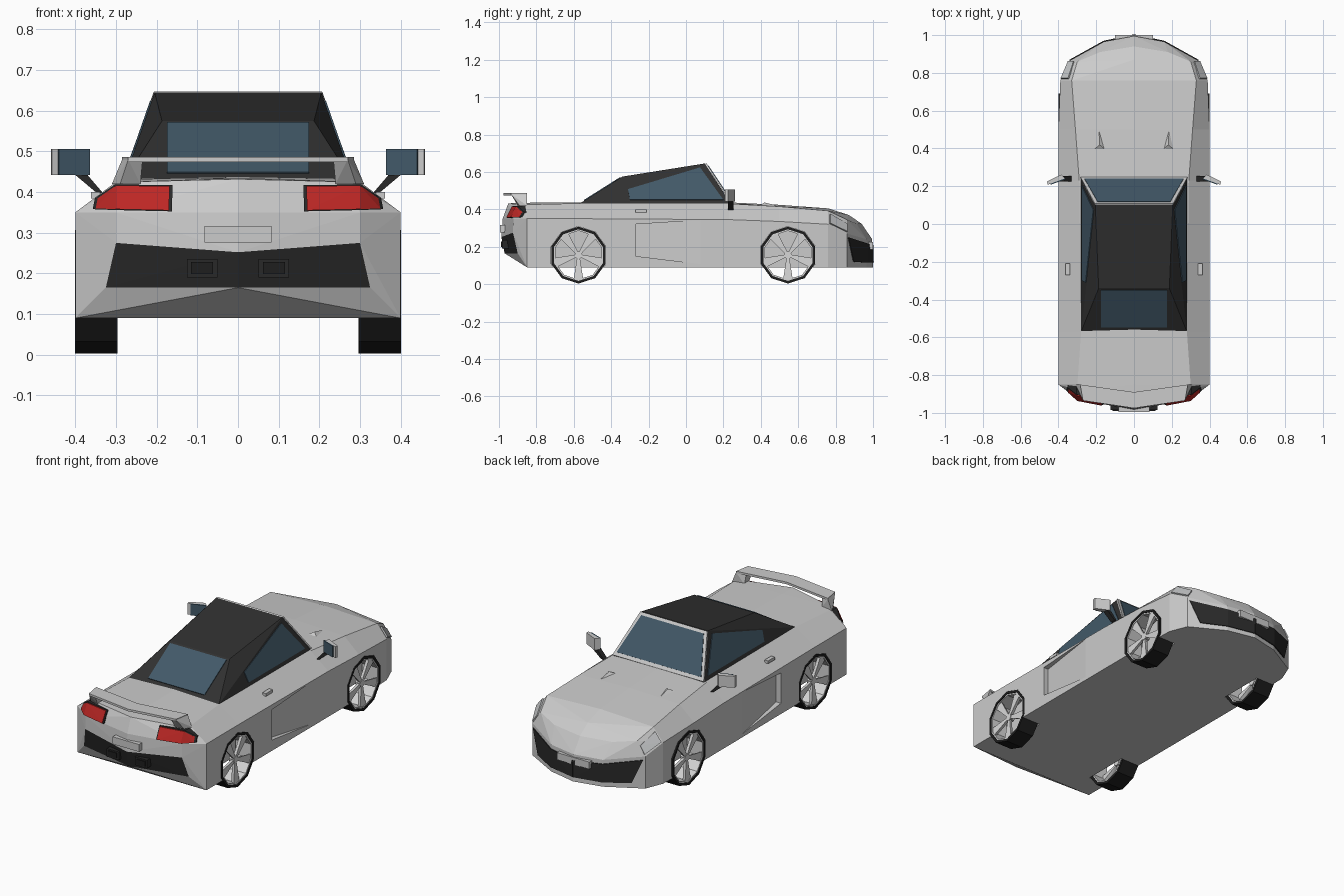
import bpy, bmesh, math
from mathutils import Vector, geometry

cube = bpy.data.objects.get("Cube")
if cube:
    bpy.data.objects.remove(cube, do_unlink=True)


def material(name, *rgb):
    m = bpy.data.materials.new(name)
    m.use_nodes = True
    m.diffuse_color = (*rgb, 1)
    m.node_tree.nodes["Principled BSDF"].inputs["Base Color"].default_value = (*rgb, 1)
    return m


paint = material("silver paint", .6, .6, .6)
fabric = material("soft top black", .03, .03, .03)
trim = material("trim black", .022, .022, .022)
rubber = material("tyre black", .013, .013, .013)
glass = material("tinted glass", .055, .1, .14)
red = material("tail light red", .5, .02, .018)
alloy = material("wheel alloy", .68, .68, .68)
lens = material("headlight lens", .55, .56, .57)


def finish(name, bm, *mats):
    bmesh.ops.recalc_face_normals(bm, faces=bm.faces)
    mesh = bpy.data.meshes.new(name)
    bm.to_mesh(mesh)
    bm.free()
    for m in mats:
        mesh.materials.append(m)
    ob = bpy.data.objects.new(name, mesh)
    bpy.context.collection.objects.link(ob)
    return ob


def hull(name, pts, *mats, side=1, mirror=False, rule=None):
    """Convex solid round the points; rule picks the faces in the second colour."""
    bm = bmesh.new()
    signs = (1, -1) if mirror else (side,)
    for s in signs:
        for x, y, z in pts:
            bm.verts.new((x * s, y, z))
    bmesh.ops.remove_doubles(bm, verts=bm.verts, dist=.0001)
    bmesh.ops.convex_hull(bm, input=bm.verts)
    loose = [v for v in bm.verts if not v.link_faces]
    bmesh.ops.delete(bm, geom=loose, context='VERTS')
    bmesh.ops.dissolve_limit(bm, angle_limit=.01, verts=bm.verts, edges=bm.edges)
    if rule:
        for f in bm.faces:
            f.material_index = int(rule(f))
    return finish(name, bm, *mats)


def plate(name, pts, mat, thick=.008, side=1):
    """Thin flat panel lying on a surface."""
    vs = [Vector(p) for p in pts]
    n = geometry.normal(vs) * thick / 2
    return hull(name, [v + n for v in vs] + [v - n for v in vs], mat, side=side)


def box(name, lo, hi, mat, side=1):
    pts = [(x, y, z) for x in (lo[0], hi[0]) for y in (lo[1], hi[1]) for z in (lo[2], hi[2])]
    return hull(name, pts, mat, side=side)


def loft(name, rings, mat, wrap=False):
    """Skin between closed rings, capped or wrapped into a tube."""
    bm = bmesh.new()
    rows = [[bm.verts.new(p) for p in r] for r in rings]
    n = len(rows[0])
    pairs = list(zip(rows, rows[1:])) + ([(rows[-1], rows[0])] if wrap else [])
    for a, b in pairs:
        for i in range(n):
            j = (i + 1) % n
            bm.faces.new((a[i], a[j], b[j], b[i]))
    if not wrap:
        bm.faces.new(rows[0])
        bm.faces.new(rows[-1])
    return finish(name, bm, mat)


def wheel_ring(x, y, r):
    angles = [math.radians(90 + 36 * i) for i in range(10)]
    return [(x, y + r * math.cos(a), AXLE + r * math.sin(a)) for a in angles]


AXLE = .155
AXLES = {"rear": -.575, "front": .545}
SIDES = {"left": 1, "right": -1}

# Main body: y, half width, shoulder height, deck half width, deck edge and centre heights
rings = []
for y, w, sh, dw, dz, cz in [(-.85, .4, .35, .3, .425, .435), (-.57, .4, .35, .28, .432, .437),
                             (.23, .4, .345, .29, .43, .437), (.5, .4, .335, .31, .415, .424),
                             (.76, .39, .32, .33, .392, .405)]:
    half = [(w, y, .09), (w, y, sh), (dw, y, dz)]
    rings.append(half + [(0, y, cz)] + [(-x, b, z) for x, b, z in reversed(half)])
body = loft("body", rings, paint)

# Wheel wells and side scoops cut from the body
cutters = []
for s in SIDES.values():
    for y in AXLES.values():
        cutters.append(loft("well_cutter", [wheel_ring(s * x, y, .153) for x in (.285, .45)], paint))
    scoop = [(x, y, z) for x in (.43, .402) for y, z in ((.1, .105), (.1, .343))]
    scoop += [(x, -.27, z) for x in (.43, .37) for z in (.15, .32)]
    cutters.append(hull("scoop_cutter", scoop, paint, side=s))
bpy.context.view_layer.objects.active = body
for c in cutters:
    c.hide_render = True
    mod = body.modifiers.new("cut", 'BOOLEAN')
    mod.operation, mod.solver, mod.object = 'DIFFERENCE', 'EXACT', c
    bpy.ops.object.modifier_apply(modifier=mod.name)
    bpy.data.objects.remove(c, do_unlink=True)

# Nose with bowed front
hull("nose", [(.39, .76, .09), (.39, .76, .32), (.33, .76, .392), (0, .76, .405),
              (.35, .86, .09), (.35, .86, .27), (.3, .86, .345), (0, .87, .37),
              (.16, .965, .09), (.16, .965, .24), (.18, .91, .325), (0, .94, .322),
              (0, 1, .09), (0, .995, .24)], paint, mirror=True)

# Tail with the dark lower panel
hull("tail", [(.4, -.85, .09), (.4, -.85, .35), (.3, -.85, .425), (0, -.85, .435),
              (.34, -.86, .1), (0, -.865, .1), (.325, -.9, .165), (0, -.97, .165),
              (.3, -.925, .275), (0, -.987, .252), (.3, -.923, .35), (0, -.98, .35),
              (.28, -.885, .425), (0, -.95, .432)], paint, trim, mirror=True,
     rule=lambda f: all(abs(v.co.x) < .35 and v.co.z < .28 for v in f.verts) and f.normal.y < -.1)

# Soft top and glazing
hull("soft_top", [(.28, -.57, .43), (.28, .24, .43), (.205, .1, .645), (.187, -.34, .575)],
     fabric, mirror=True)
plate("windscreen_frame", [(-.283, .245, .435), (.283, .245, .435), (.207, .105, .645), (-.207, .105, .645)], paint)
plate("windscreen", [(-.262, .236, .452), (.262, .236, .452), (.193, .116, .632), (-.193, .116, .632)], glass, .0099)
plate("rear_window", [(-.175, -.35, .569), (.175, -.35, .569), (.175, -.545, .446), (-.175, -.545, .446)], glass)

# Number plates
box("rear_number_plate", (-.082, -.995, .276), (.082, -.96, .317), paint)
box("front_number_plate", (-.1, .97, .185), (.1, 1, .225), paint)

for name, s in SIDES.items():
    # Side windows lie on the sloping cabin side
    def on_side(y, z):
        return (.28 - .075 * (z - .43) / .215, y, z)
    plate(name + "_side_window", [on_side(.2, .45), on_side(.075, .623), on_side(-.31, .507),
                                  on_side(-.3, .45)], glass, side=s)

    # Rear wing and its post
    hull(name + "_wing", [(x, y, z) for z in (.474, .486)
                          for x, y in ((0, -.89), (0, -.975), (.285, -.85), (.27, -.935))], paint, side=s)
    hull(name + "_wing_post", [(.235, -.87, .475), (.285, -.85, .48), (.235, -.93, .475), (.27, -.935, .48),
                               (.24, -.86, .42), (.31, -.85, .42), (.24, -.9, .42), (.29, -.89, .42)], paint, side=s)

    # Tail light in a dark surround
    lamp = [(.17, -.962, .355), (.168, -.932, .415), (.3, -.937, .358), (.3, -.91, .416),
            (.35, -.892, .36), (.345, -.875, .385)]
    lamp += [(x, y + .04, z) for x, y, z in lamp]
    mid = Vector((.26, -.9, .385))
    hull(name + "_tail_light", lamp, red, side=s)
    hull(name + "_light_surround", [mid + (Vector(p) - mid) * 1.08 + Vector((0, .008, 0)) for p in lamp], trim, side=s)

    # Exhaust
    box(name + "_exhaust", (.05, -.985, .19), (.125, -.93, .236), trim, s)
    plate(name + "_exhaust_mouth", [(.062, -.986, .198), (.115, -.986, .198),
                                    (.115, -.986, .228), (.062, -.986, .228)], rubber, side=s)

    # Grille and headlight
    plate(name + "_grille_centre", [(0, 1, .115), (.16, .966, .115), (.16, .966, .218), (0, .998, .208)], trim, side=s)
    plate(name + "_grille_corner", [(.16, .966, .115), (.29, .894, .12), (.34, .866, .25), (.16, .966, .218)], trim, side=s)
    plate(name + "_headlight", [(.386, .77, .325), (.347, .77, .375), (.318, .86, .322), (.347, .862, .28)], lens, side=s)

    # Bonnet vent
    hull(name + "_bonnet_vent", [(.185, .49, .42), (.15, .39, .42), (.215, .39, .42), (.182, .42, .436)], paint, side=s)

    # Door handle
    box(name + "_door_handle", (.34, -.27, .384), (.362, -.21, .4), paint, s)

    # Door mirror
    hull(name + "_mirror", [(x, y, z) for z in (.442, .506) for x, y in
                            ((.365, .242), (.385, .262), (.46, .225), (.458, .208))], paint, side=s)
    plate(name + "_mirror_glass", [(.365, .24, .442), (.442, .212, .442), (.442, .212, .506), (.365, .24, .506)],
          glass, side=s)
    hull(name + "_mirror_stalk", [(x, y, z) for y in (.225, .255) for x, z in
                                  ((.33, .395), (.35, .4), (.37, .442), (.4, .442))], trim, side=s)

    for end, y in AXLES.items():
        # Tyre, rim band and five flared spokes
        tag = end + "_" + name
        for part, out, inn, mat, x0, x1 in (("tyre", .152, .138, rubber, .296, .401),
                                            ("rim", .138, .13, alloy, .3, .397)):
            loft(tag + "_" + part, [wheel_ring(s * x, y, r) for x, r in
                                    ((x0, out), (x1, out), (x1, inn), (x0, inn))], mat, wrap=True)
        loft(tag + "_hub", [wheel_ring(s * x, y, .02) for x in (.36, .39)], alloy)
        for i in range(5):
            a = math.radians(72 * i - 90)
            pts = []
            for r, w, x in ((.01, .007, .388), (.132, .026, .394), (.01, .004, .37), (.13, .016, .372)):
                for t in (-w, w):
                    pts.append((x, y + r * math.cos(a) - t * math.sin(a),
                                AXLE + r * math.sin(a) + t * math.cos(a)))
            hull(tag + "_spoke", pts, alloy, side=s)
